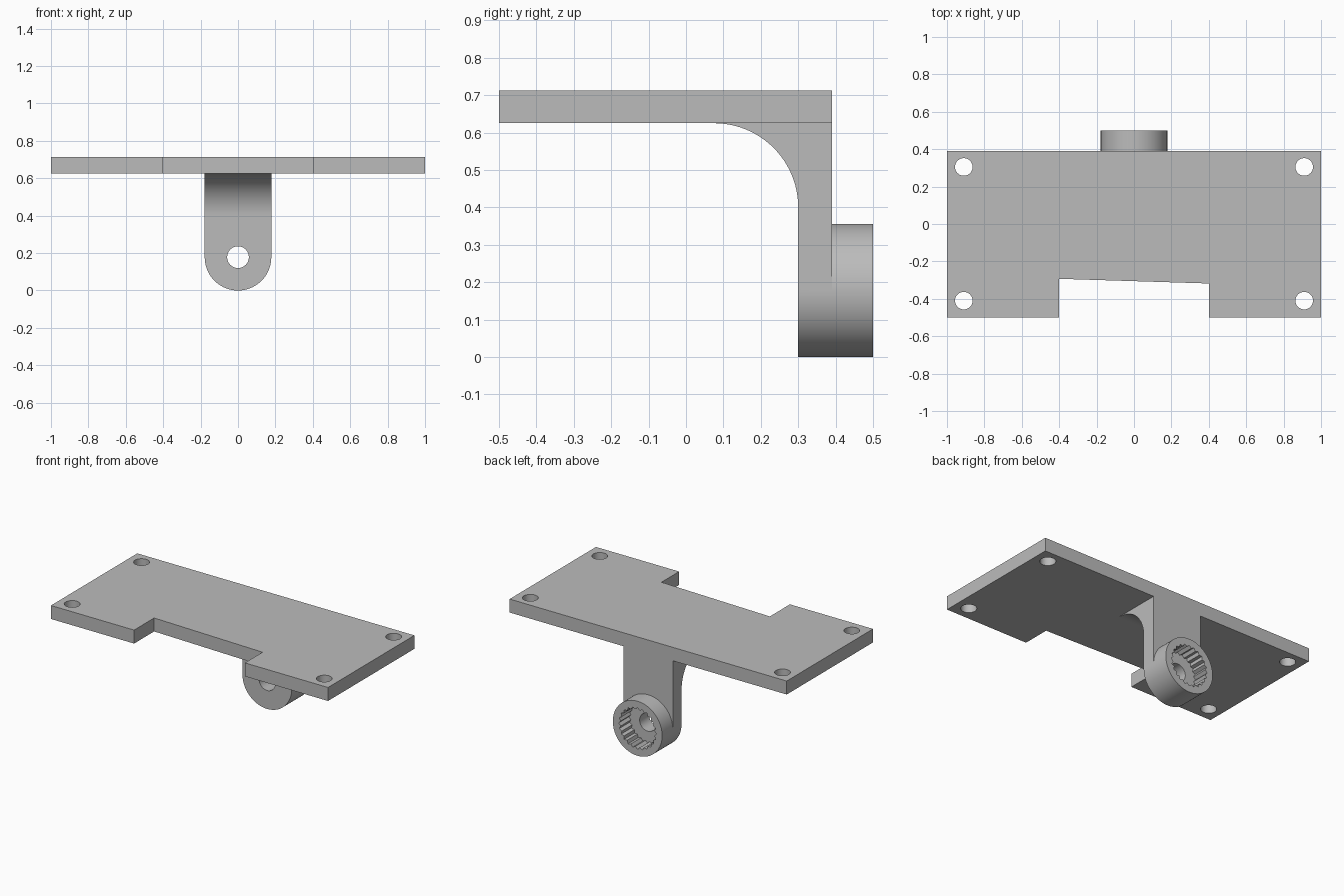
import bpy, bmesh, math
from mathutils import Vector

cube = bpy.data.objects.get("Cube")
if cube:
    bpy.data.objects.remove(cube, do_unlink=True)

grey = bpy.data.materials.new("plain grey")
grey.use_nodes = True
colour = (0.5, 0.5, 0.5, 1)
grey.diffuse_color = colour
grey.node_tree.nodes["Principled BSDF"].inputs["Base Color"].default_value = colour

PLATE_LOW, PLATE_TOP = 0.625, 0.713
BACK = 0.39           # rear face of plate and arm
ARM_FRONT = 0.30
RADIUS = 0.178        # half width of arm, radius of socket


def prism(name, points, direction):
    """Extrude a closed outline of 3D points along a direction."""
    bm = bmesh.new()
    face = bm.faces.new([bm.verts.new(p) for p in points])
    new = bmesh.ops.extrude_face_region(bm, geom=[face])["geom"]
    moved = [v for v in new if isinstance(v, bmesh.types.BMVert)]
    bmesh.ops.translate(bm, verts=moved, vec=Vector(direction))
    bmesh.ops.recalc_face_normals(bm, faces=bm.faces)
    mesh = bpy.data.meshes.new(name)
    bm.to_mesh(mesh)
    bm.free()
    mesh.materials.append(grey)
    obj = bpy.data.objects.new(name, mesh)
    bpy.context.collection.objects.link(obj)
    return obj


def circle(radii, count):
    """2D ring of points, cycling through the given radii."""
    return [(radii[i % len(radii)] * math.cos(math.tau * i / count),
             radii[i % len(radii)] * math.sin(math.tau * i / count))
            for i in range(count)]


def rod(name, radii, count, y0, y1):
    """Prism along y on the socket axis."""
    return prism(name, [(x, y0, RADIUS + z) for x, z in circle(radii, count)],
                 (0, y1 - y0, 0))


def combine(target, other, operation):
    mod = target.modifiers.new(operation, "BOOLEAN")
    mod.operation, mod.solver, mod.object = operation, "EXACT", other
    bpy.context.view_layer.objects.active = target
    bpy.ops.object.modifier_apply(modifier=mod.name)
    bpy.data.objects.remove(other, do_unlink=True)


# Plate with a slightly skewed notch in the front edge
outline = [(-1, -0.5), (-0.4, -0.5), (-0.4, -0.293), (0.4, -0.318),
           (0.4, -0.5), (1, -0.5), (1, BACK), (-1, BACK)]
bracket = prism("mounting_bracket", [(x, y, PLATE_LOW) for x, y in outline],
                (0, 0, PLATE_TOP - PLATE_LOW))

# Arm with a curved gusset under the plate
fillet = 0.225
side = [(BACK, RADIUS), (BACK, 0.67), (0.075, 0.67)]
for i in range(25):
    a = math.pi / 2 * (1 - i / 24)
    side.append((ARM_FRONT - fillet + fillet * math.cos(a),
                 PLATE_LOW - fillet + fillet * math.sin(a)))
side.append((ARM_FRONT, RADIUS))
arm = prism("arm", [(-RADIUS, y, z) for y, z in side], (2 * RADIUS, 0, 0))
combine(bracket, arm, "UNION")

# Round arm end and socket boss
combine(bracket, rod("socket", [RADIUS], 96, ARM_FRONT, 0.5), "UNION")

# Splined recess and screw hole
combine(bracket, rod("spline_cutter", [0.136, 0.122], 48, 0.395, 0.6), "DIFFERENCE")
combine(bracket, rod("screw_cutter", [0.058], 48, 0.2, 0.6), "DIFFERENCE")

# Corner holes
for x in (-0.91, 0.91):
    for y in (-0.41, 0.305):
        hole = prism("corner_cutter",
                     [(x + u, y + v, 0.5) for u, v in circle([0.047], 40)], (0, 0, 0.4))
        combine(bracket, hole, "DIFFERENCE")

bpy.ops.object.select_all(action="DESELECT")
bracket.select_set(True)
bpy.context.view_layer.objects.active = bracket
bpy.ops.object.shade_smooth_by_angle(angle=math.radians(20))
